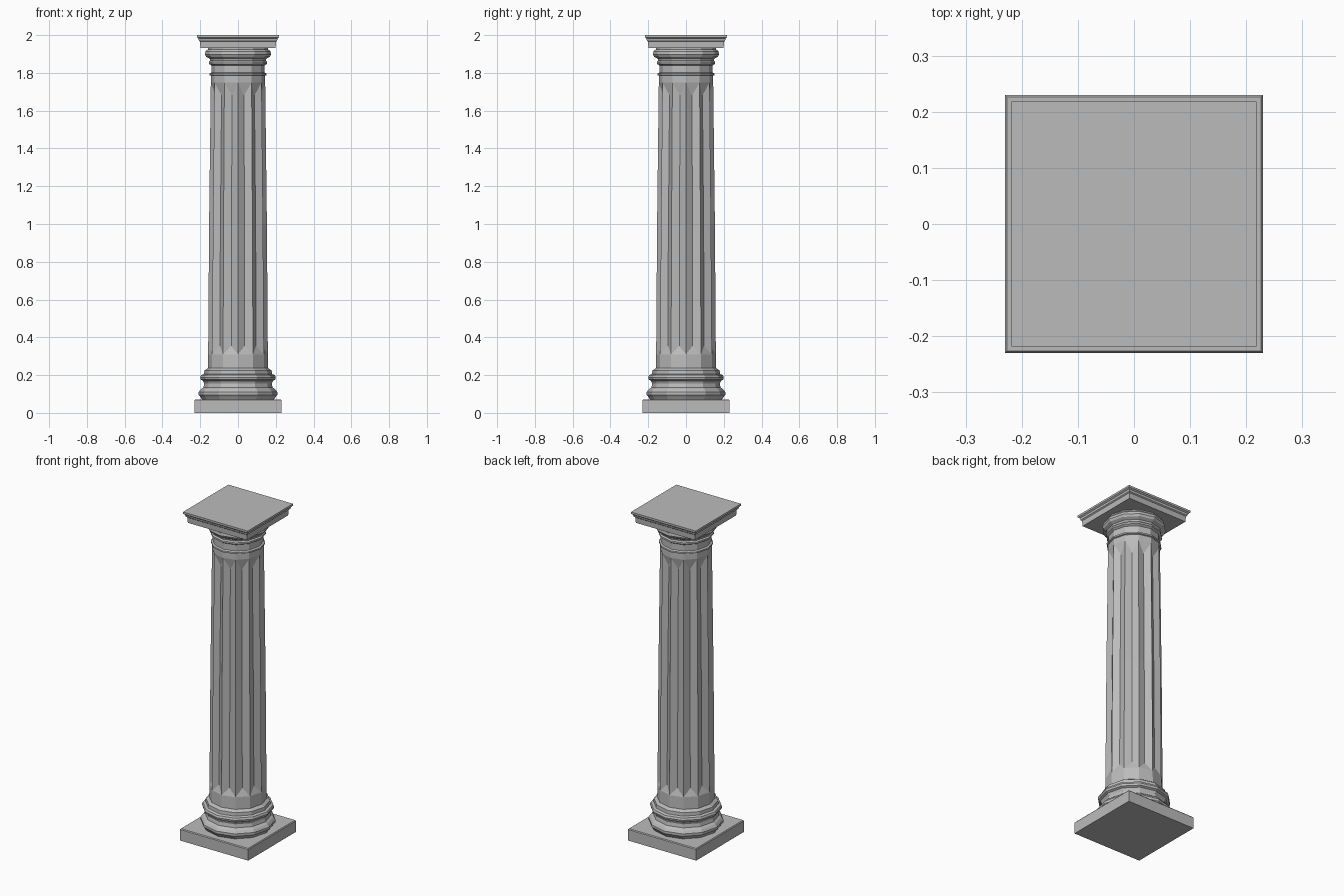
import bpy, bmesh
from math import sin, cos, pi

cube = bpy.data.objects.get("Cube")
if cube:
    bpy.data.objects.remove(cube, do_unlink=True)

stone = bpy.data.materials.new("grey_stone")
stone.use_nodes = True
GREY = (0.5, 0.5, 0.5, 1)
stone.diffuse_color = GREY
stone.node_tree.nodes["Principled BSDF"].inputs["Base Color"].default_value = GREY

SIDES = 12


def finish(name, bm):
    bmesh.ops.recalc_face_normals(bm, faces=bm.faces)
    mesh = bpy.data.meshes.new(name)
    bm.to_mesh(mesh)
    bm.free()
    mesh.materials.append(stone)
    obj = bpy.data.objects.new(name, mesh)
    bpy.context.collection.objects.link(obj)
    return obj


def stack(name, profile, sides, square=False):
    """Join rings of (radius, height) into a closed faceted solid."""
    bm = bmesh.new()
    turn = pi / 4 if square else pi / 2
    grow = 2 ** 0.5 if square else 1
    rings = []
    for r, z in profile:
        rings.append([bm.verts.new((r * grow * cos(turn + 2 * pi * i / sides),
                                    r * grow * sin(turn + 2 * pi * i / sides), z))
                      for i in range(sides)])
    for low, high in zip(rings, rings[1:]):
        for i in range(sides):
            j = (i + 1) % sides
            bm.faces.new((low[i], low[j], high[j], high[i]))
    bm.faces.new(rings[0])
    bm.faces.new(rings[-1])
    return finish(name, bm)


def fluted_shaft(name, levels, groove_low, groove_high, depth):
    """Twelve-sided shaft with a V groove sunk into every side."""
    bm = bmesh.new()
    step = 2 * pi / SIDES

    def point(r, a, z):
        return bm.verts.new((r * cos(a), r * sin(a), z))

    rings = [[point(r, i * step, z) for i in range(SIDES)] for r, z in levels]
    inset = cos(step / 2)
    inner = []
    for (r, _), z in zip(levels[1:-1], (groove_low, levels[2][1], groove_high)):
        inner.append([point(r * inset - depth, (i + 0.5) * step, z)
                      for i in range(SIDES)])
    for i in range(SIDES):
        j = (i + 1) % SIDES
        # Plain bands at both ends
        for a, b in ((0, 1), (3, 4)):
            bm.faces.new((rings[a][i], rings[a][j], rings[b][j], rings[b][i]))
        # Sloping flute ends
        bm.faces.new((rings[1][i], rings[1][j], inner[0][i]))
        bm.faces.new((rings[3][i], rings[3][j], inner[2][i]))
        # Flute walls
        for k in (0, 1):
            for side in (i, j):
                bm.faces.new((rings[k + 1][side], rings[k + 2][side],
                              inner[k + 1][i], inner[k][i]))
    bm.faces.new(rings[0])
    bm.faces.new(rings[-1])
    return finish(name, bm)


# Square block at the foot
stack("plinth", [(0.23, 0), (0.23, 0.067), (0.226, 0.072)], 4, True)

# Rounded mouldings of the base
stack("base_moulding", [
    (0.19, 0.07), (0.2, 0.085), (0.208, 0.095), (0.208, 0.11), (0.197, 0.125),
    (0.183, 0.135), (0.179, 0.155), (0.185, 0.17), (0.197, 0.176),
    (0.2, 0.188), (0.195, 0.2), (0.18, 0.205), (0.178, 0.225), (0.16, 0.237)],
    SIDES)

# Fluted shaft, slightly tapered
fluted_shaft("shaft",
             [(0.16, 0.23), (0.158, 0.31), (0.153, 1.0), (0.144, 1.75), (0.143, 1.8)],
             0.355, 1.68, 0.016)

# Neck ring and rounded capital
stack("capital_moulding", [
    (0.143, 1.785), (0.151, 1.788), (0.151, 1.797), (0.141, 1.802),
    (0.141, 1.84), (0.154, 1.848), (0.154, 1.858), (0.147, 1.865),
    (0.15, 1.875), (0.168, 1.885), (0.175, 1.898), (0.172, 1.914),
    (0.16, 1.925), (0.16, 1.935)], SIDES)

# Square stepped slab on top
stack("abacus", [
    (0.199, 1.932), (0.201, 1.965), (0.207, 1.97), (0.21, 1.982),
    (0.218, 1.988), (0.218, 2.0)], 4, True)
